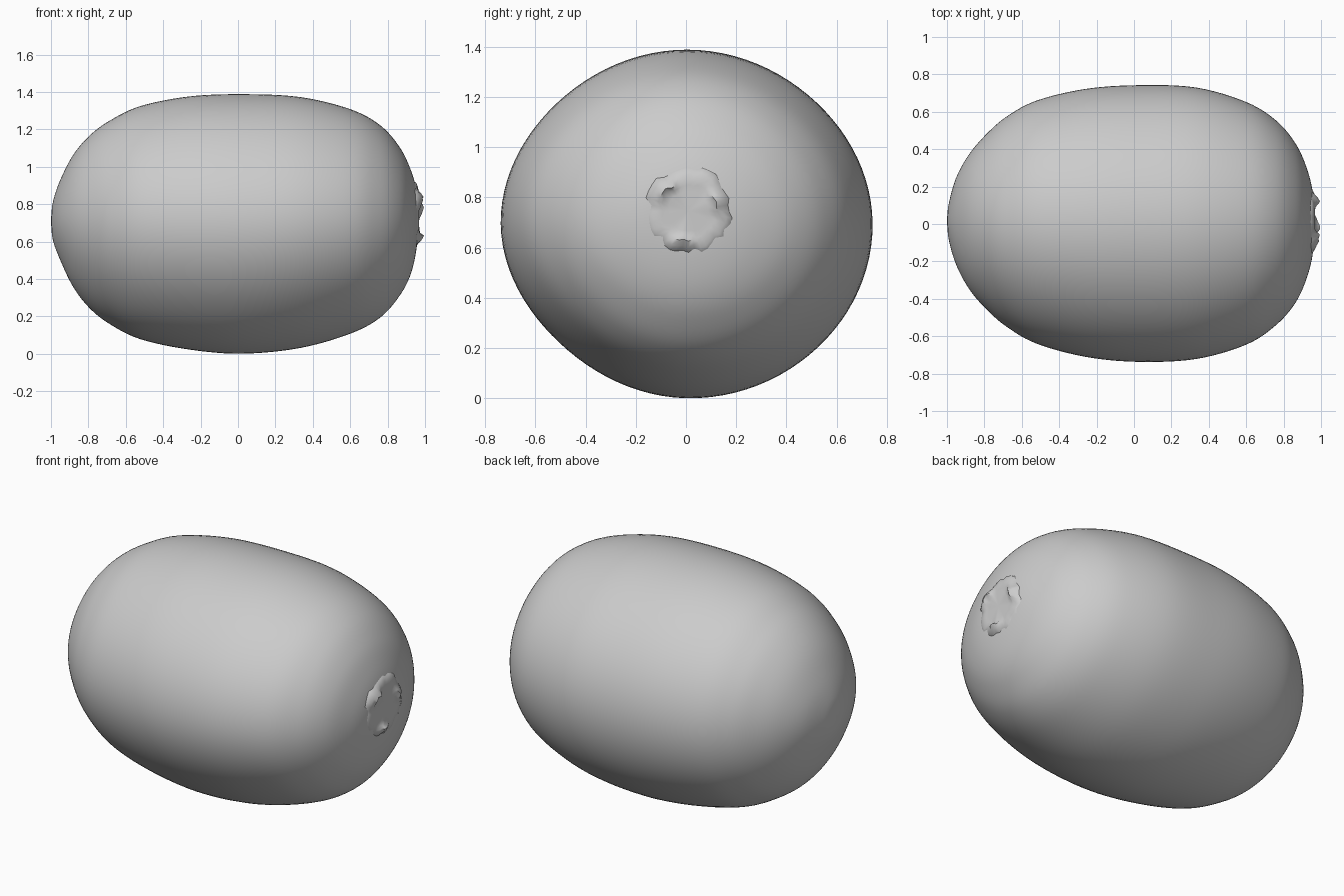
import bpy, bmesh, math, random
from mathutils import Vector

if "Cube" in bpy.data.objects:
    bpy.data.objects.remove(bpy.data.objects["Cube"])

random.seed(4)

# One plain colour
grey = bpy.data.materials.new("plain_grey")
grey.diffuse_color = (0.6, 0.6, 0.6, 1)
grey.use_nodes = True
grey.node_tree.nodes["Principled BSDF"].inputs["Base Color"].default_value = grey.diffuse_color

# Fruit stations along x: x, y min, y max, z min, z max
STATIONS = [
    (-1.0, 0.02, 0.02, 0.71, 0.71), (-0.99, -0.085, 0.11, 0.61, 0.81),
    (-0.95, -0.22, 0.25, 0.50, 0.93), (-0.88, -0.35, 0.375, 0.355, 1.065),
    (-0.79, -0.455, 0.48, 0.24, 1.17), (-0.68, -0.55, 0.575, 0.155, 1.25),
    (-0.52, -0.64, 0.66, 0.077, 1.325), (-0.26, -0.71, 0.722, 0.022, 1.376),
    (0.02, -0.737, 0.742, 0.0, 1.388), (0.33, -0.722, 0.73, 0.03, 1.373),
    (0.6, -0.645, 0.652, 0.107, 1.308), (0.76, -0.54, 0.553, 0.193, 1.222),
    (0.864, -0.42, 0.43, 0.31, 1.105), (0.925, -0.285, 0.295, 0.43, 0.98),
    (0.957, -0.15, 0.16, 0.58, 0.86), (0.963, 0.01, 0.01, 0.73, 0.73)]
# Slight irregularity of the cross-section, every 45 degrees from +y
LOBES = [1, 0.987, 1, 0.984, 1, 0.966, 0.999, 1]


def spline(a, b, c, d, t):
    return 0.5 * (2 * b + (c - a) * t + (2 * a - 5 * b + 4 * c - d) * t * t
                  + (3 * b - a - 3 * c + d) * t ** 3)


def station(u):
    i = min(int(u), len(STATIONS) - 2)
    pick = [STATIONS[max(0, min(len(STATIONS) - 1, i + k))] for k in (-1, 0, 1, 2)]
    return [spline(*vals, u - i) for vals in zip(*pick)]


def lobe(angle):
    u = angle / (math.pi / 4)
    i = int(u)
    return spline(*[LOBES[(i + k) % 8] for k in (-1, 0, 1, 2)], u - i)


def loft(name, rings, start, end):
    """Skin closed rings of points and cap both ends with a fan."""
    bm = bmesh.new()
    loops = [[bm.verts.new(p) for p in ring] for ring in rings]
    n = len(loops[0])
    for a, b in zip(loops, loops[1:]):
        for j in range(n):
            k = (j + 1) % n
            bm.faces.new((a[j], a[k], b[k], b[j]))
    for loop, tip in ((loops[0], start), (loops[-1], end)):
        v = bm.verts.new(tip)
        for j in range(n):
            bm.faces.new((loop[j], loop[(j + 1) % n], v))
    bmesh.ops.recalc_face_normals(bm, faces=bm.faces)
    mesh = bpy.data.meshes.new(name)
    bm.to_mesh(mesh)
    bm.free()
    obj = bpy.data.objects.new(name, mesh)
    bpy.context.collection.objects.link(obj)
    mesh.materials.append(grey)
    return obj


def smooth(obj, degrees):
    bpy.ops.object.select_all(action='DESELECT')
    obj.select_set(True)
    bpy.context.view_layer.objects.active = obj
    bpy.ops.object.shade_smooth_by_angle(angle=math.radians(degrees))


# Fruit body
SIDES, STEPS = 96, 6
rings = []
for s in range(1, (len(STATIONS) - 1) * STEPS):
    x, y0, y1, z0, z1 = station(s / STEPS)
    ring = []
    for j in range(SIDES):
        a = 2 * math.pi * j / SIDES
        r = lobe(a)
        ring.append((x, (y0 + y1) / 2 + (y1 - y0) / 2 * r * math.cos(a),
                     (z0 + z1) / 2 + (z1 - z0) / 2 * r * math.sin(a)))
    rings.append(ring)
body = loft("fruit_body", rings, STATIONS[0][0:2] + (0.71,), (0.963, 0.01, 0.73))
smooth(body, 60)

# Crumpled stem scar: low ragged flakes around a shallow centre
CENTRE = Vector((0, 0.01, 0.745))
COUNT = 40
rag = [random.uniform(-1, 1) for _ in range(COUNT)]
lift = [max(0, math.sin(3 * 2 * math.pi * j / COUNT + 0.6)) * random.uniform(0.5, 1)
        for j in range(COUNT)]
rings = []
for radius, x, wobble, rise in ((0.185, 0.925, 0.006, 0.0), (0.17, 0.952, 0.012, 0.002),
                                (0.145, 0.962, 0.012, 0.022), (0.12, 0.967, 0.01, 0.033),
                                (0.105, 0.966, 0.008, 0.010), (0.08, 0.966, 0.004, 0.004)):
    ring = []
    for j in range(COUNT):
        a = 2 * math.pi * j / COUNT
        r = radius + wobble * rag[j]
        ring.append(CENTRE + Vector((x + rise * lift[j], r * math.cos(a), r * math.sin(a))))
    rings.append(ring)
scar = loft("stem_scar", rings, CENTRE + Vector((0.92, 0, 0)), CENTRE + Vector((0.967, 0, 0)))
smooth(scar, 60)
